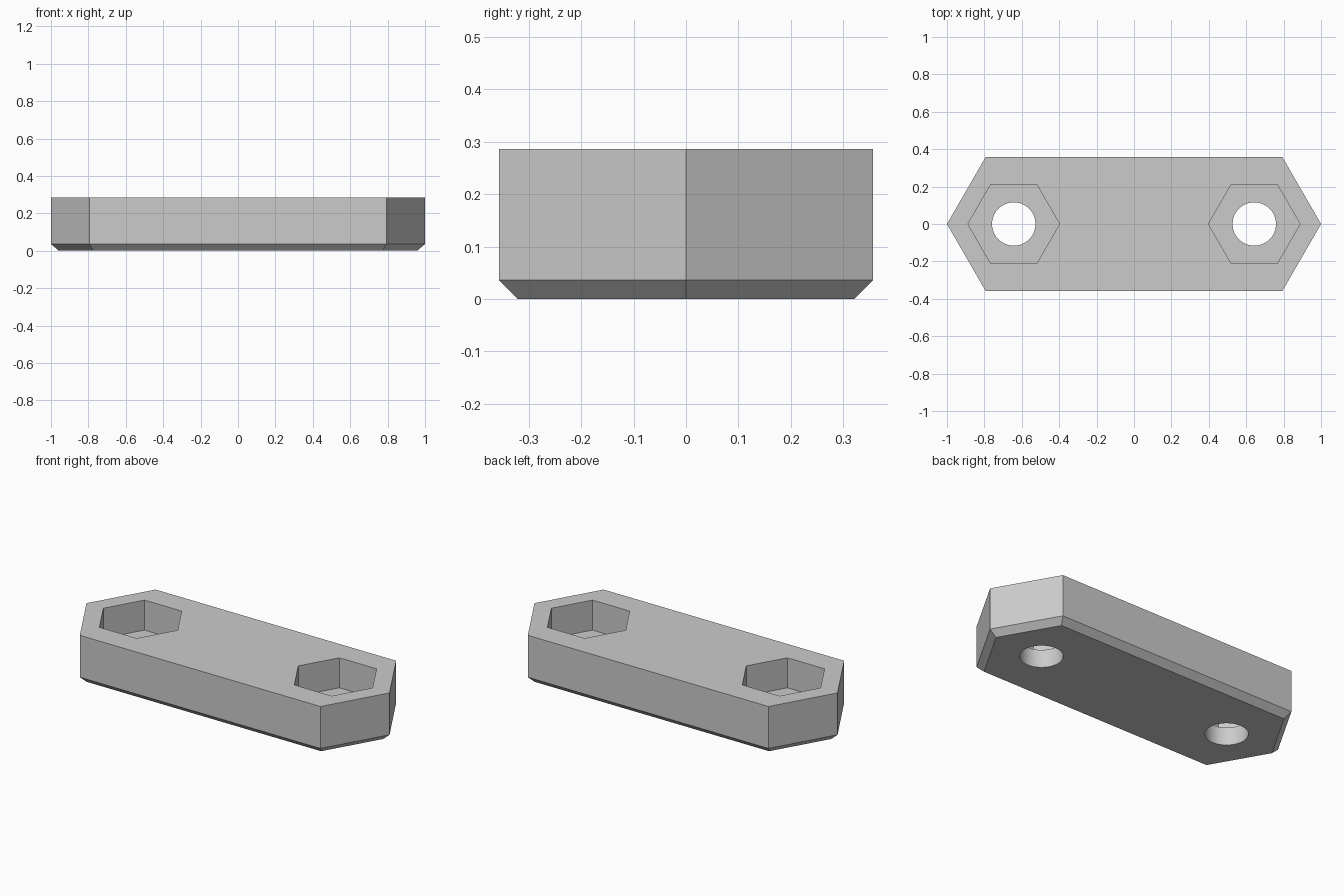
import bpy, bmesh, math

cube = bpy.data.objects.get("Cube")
if cube:
    bpy.data.objects.remove(cube, do_unlink=True)

# Dimensions
HEIGHT, HALF_WIDTH, CHAMFER = 0.286, 0.357, 0.036
POCKET_FLOOR, POCKET_RADIUS = 0.107, 0.245
HOLE_RADIUS, HOLE_X = 0.116, 0.643
TAN30 = math.tan(math.radians(30))

grey = bpy.data.materials.new("light grey")
grey.use_nodes = True
colour = (0.6, 0.6, 0.6, 1)
grey.diffuse_color = colour
grey.node_tree.nodes["Principled BSDF"].inputs["Base Color"].default_value = colour


def outline(inset):
    """Long hexagon with a point at each end, shrunk evenly by inset."""
    tip = 1 - inset / math.cos(math.radians(30))
    w = HALF_WIDTH - inset
    x = tip - w * TAN30
    return [(tip, 0), (x, w), (-x, w), (-tip, 0), (-x, -w), (x, -w)]


# Plate body: chamfered foot, straight walls
bm = bmesh.new()
rings = [[bm.verts.new((x, y, z)) for x, y in outline(inset)]
         for z, inset in ((0, CHAMFER), (CHAMFER, 0), (HEIGHT, 0))]
bm.faces.new(rings[0][::-1])
bm.faces.new(rings[-1])
for low, high in zip(rings, rings[1:]):
    for i in range(6):
        j = (i + 1) % 6
        bm.faces.new((low[i], low[j], high[j], high[i]))
mesh = bpy.data.meshes.new("link_plate")
bm.to_mesh(mesh)
bm.free()
mesh.materials.append(grey)
plate = bpy.data.objects.new("link_plate", mesh)
bpy.context.collection.objects.link(plate)


def cut(name, x, sides, radius, bottom, top):
    """Subtract an upright prism from the plate."""
    bpy.ops.mesh.primitive_cylinder_add(
        vertices=sides, radius=radius, depth=top - bottom,
        location=(x, 0, (top + bottom) / 2))
    cutter = bpy.context.object
    cutter.name = name
    cutter.hide_render = True
    # Turn the prism so a corner points along x
    cutter.rotation_euler.z = math.pi / 2
    cutter.data.materials.append(grey)
    mod = plate.modifiers.new(name, "BOOLEAN")
    mod.operation = "DIFFERENCE"
    mod.solver = "EXACT"
    mod.object = cutter
    bpy.context.view_layer.objects.active = plate
    bpy.ops.object.modifier_apply(modifier=mod.name)
    bpy.data.objects.remove(cutter, do_unlink=True)


# Hexagonal nut pockets with round bolt holes below
for side, sign in (("left", 1), ("right", -1)):
    cut(side + "_nut_pocket", sign * HOLE_X, 6, POCKET_RADIUS, POCKET_FLOOR, HEIGHT + 0.1)
    cut(side + "_bolt_hole", sign * HOLE_X, 64, HOLE_RADIUS, -0.1, HEIGHT + 0.1)

# Smooth hole walls, sharp edges elsewhere
bpy.ops.object.select_all(action="DESELECT")
plate.select_set(True)
bpy.context.view_layer.objects.active = plate
bpy.ops.object.shade_smooth_by_angle(angle=math.radians(30))
